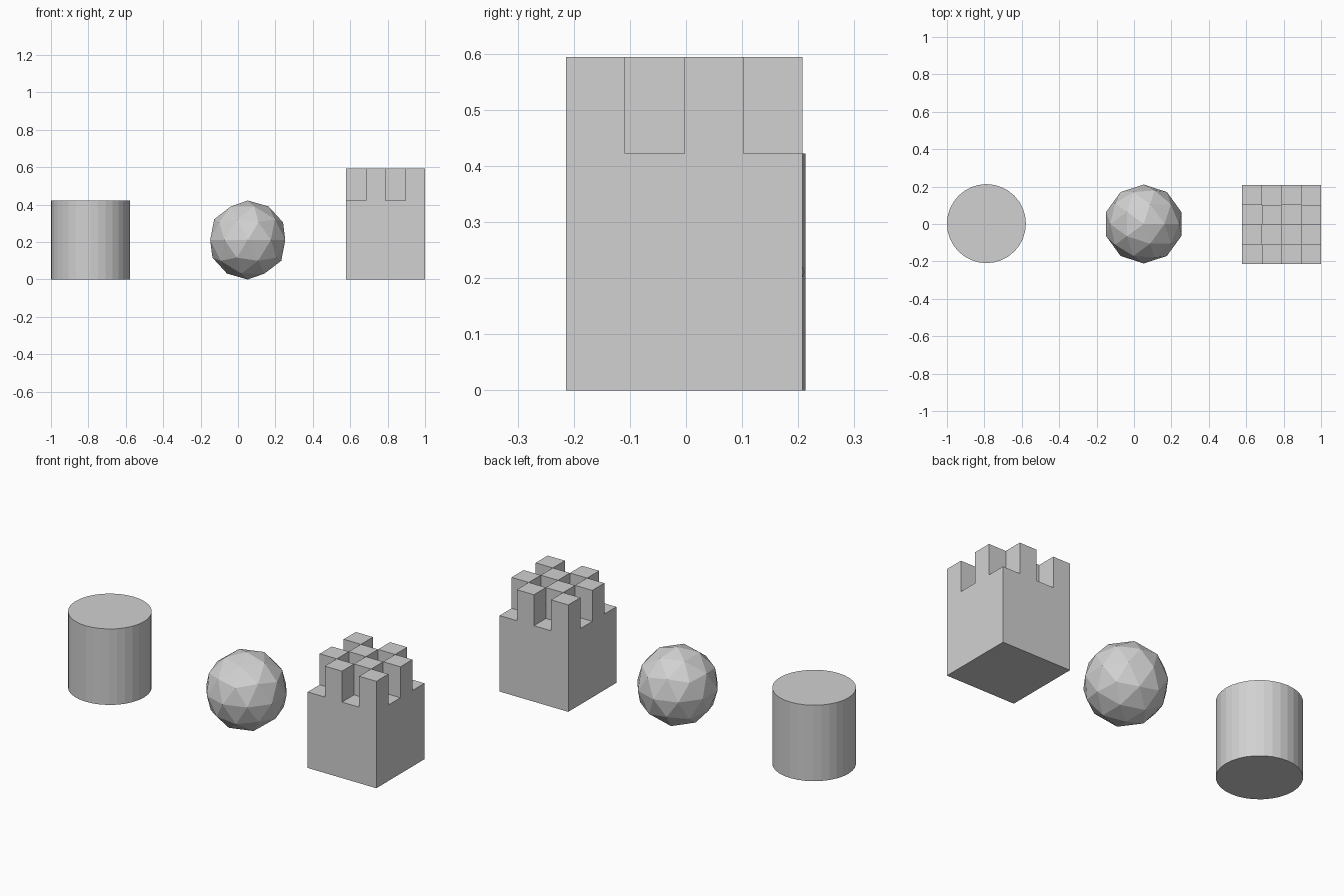
import bpy
import bmesh

default = bpy.data.objects.get("Cube")
if default:
    bpy.data.objects.remove(default, do_unlink=True)

# One plain grey for every part
grey = bpy.data.materials.new("light_grey")
grey.use_nodes = True
colour = (0.64, 0.64, 0.64, 1)
grey.diffuse_color = colour
grey.node_tree.nodes["Principled BSDF"].inputs["Base Color"].default_value = colour

RADIUS = 0.211
HEIGHT = 2 * RADIUS
TOWER_RISE = 0.172
CELLS = 4


def add_object(name, bm, location):
    bmesh.ops.recalc_face_normals(bm, faces=bm.faces)
    mesh = bpy.data.meshes.new(name)
    bm.to_mesh(mesh)
    bm.free()
    mesh.materials.append(grey)
    obj = bpy.data.objects.new(name, mesh)
    obj.location = location
    bpy.context.collection.objects.link(obj)


# Flat-sided cylinder
bm = bmesh.new()
bmesh.ops.create_cone(bm, cap_ends=True, segments=32, radius1=RADIUS,
                      radius2=RADIUS, depth=HEIGHT)
add_object("cylinder", bm, (RADIUS - 1, 0.002, RADIUS))

# Faceted ball
bm = bmesh.new()
bmesh.ops.create_icosphere(bm, subdivisions=2, radius=RADIUS)
add_object("faceted_ball", bm, (0.052, 0, RADIUS))

# Block: a grid of cells with walls down to a closed base
bm = bmesh.new()
bmesh.ops.create_grid(bm, x_segments=CELLS, y_segments=CELLS, size=RADIUS)
cells = list(bm.faces)
rim = [e for e in bm.edges if e.is_boundary]
walls = bmesh.ops.extrude_edge_only(bm, edges=rim)["geom"]
foot = [v for v in walls if isinstance(v, bmesh.types.BMVert)]
bmesh.ops.translate(bm, verts=foot, vec=(0, 0, -HEIGHT))
bmesh.ops.contextual_create(bm, geom=[e for e in bm.edges if e.is_boundary])

# Square towers on every other cell
step = HEIGHT / CELLS
raised = []
for face in cells:
    centre = face.calc_center_median()
    column = int((centre.x + RADIUS) / step)
    row = int((centre.y + RADIUS) / step)
    if (column + row) % 2:
        raised.append(face)
tops = bmesh.ops.extrude_discrete_faces(bm, faces=raised)["faces"]
for face in tops:
    bmesh.ops.translate(bm, verts=face.verts, vec=(0, 0, TOWER_RISE))
add_object("checkered_block", bm, (1 - RADIUS, -0.003, HEIGHT))
